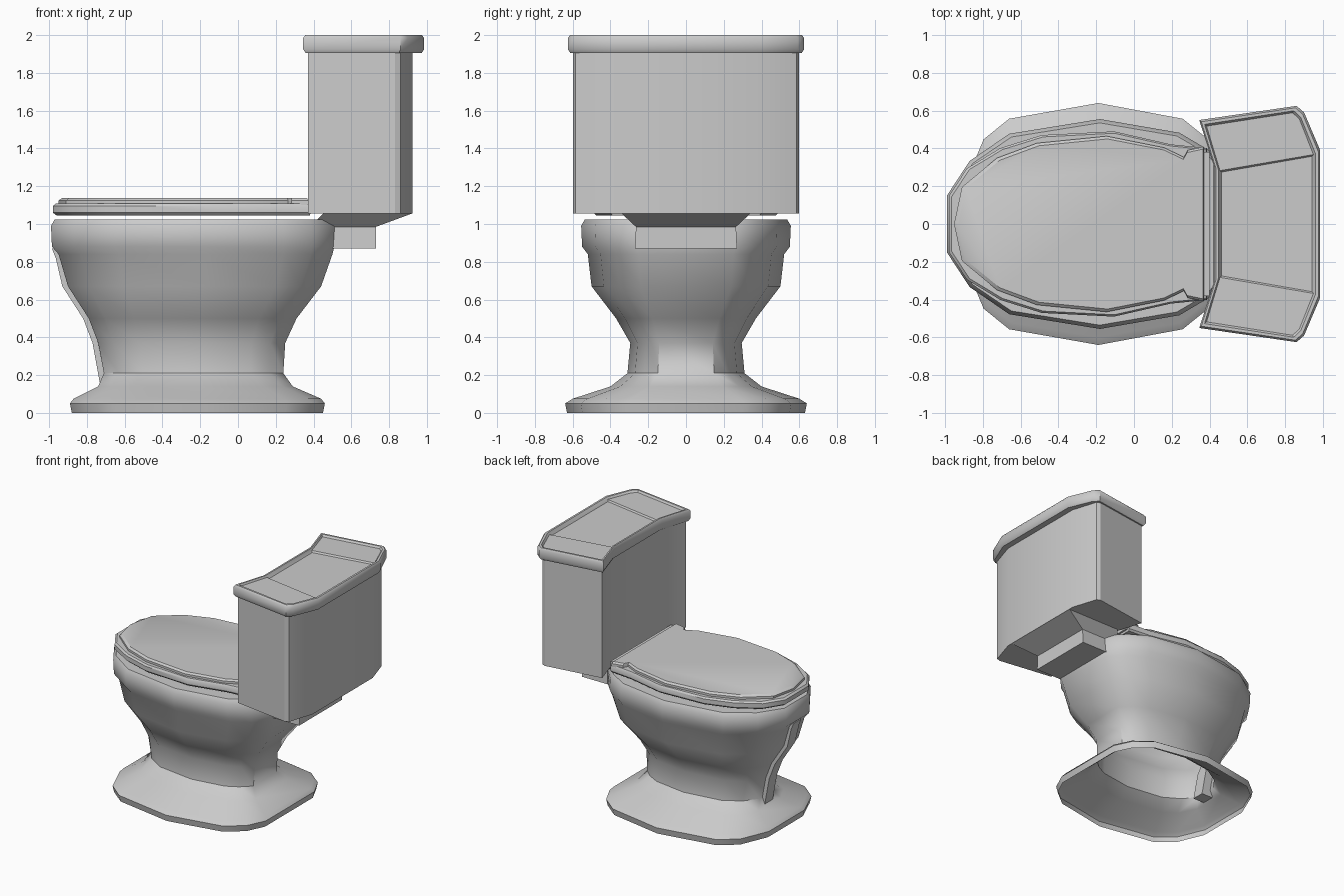
import bpy, bmesh, math

if "Cube" in bpy.data.objects:
    bpy.data.objects.remove(bpy.data.objects["Cube"])


def finish(name, bm, angle=35):
    bmesh.ops.recalc_face_normals(bm, faces=bm.faces)
    mesh = bpy.data.meshes.new(name)
    bm.to_mesh(mesh)
    bm.free()
    ob = bpy.data.objects.new(name, mesh)
    bpy.context.collection.objects.link(ob)
    bpy.ops.object.select_all(action='DESELECT')
    ob.select_set(True)
    bpy.context.view_layer.objects.active = ob
    bpy.ops.object.shade_smooth_by_angle(angle=math.radians(angle))
    return ob


def loft(rings, cap_low=True, cap_high=True):
    """Skin a stack of closed rings; returns bmesh, vertex rings and top face."""
    bm = bmesh.new()
    vs = [[bm.verts.new(p) for p in r] for r in rings]
    n = len(vs[0])
    for a, b in zip(vs, vs[1:]):
        for i in range(n):
            j = (i + 1) % n
            bm.faces.new((a[i], a[j], b[j], b[i]))
    if cap_low:
        bm.faces.new(vs[0][::-1])
    top = bm.faces.new(vs[-1]) if cap_high else None
    return bm, vs, top


def mirrored(half):
    return half + [(x, -y) for x, y in reversed(half)]


def fit(outline, x0, x1, w, z):
    """Scale a unit outline (x 0..1, y -1..1) to a span, half width and height."""
    return [(x0 + u * (x1 - x0), v * w, z) for u, v in outline]


def box_ring(x0, x1, w, z):
    return [(x0, w, z), (x1, w, z), (x1, -w, z), (x0, -w, z)]


# Bowl and foot: one hollow shell, open underneath
OVAL = mirrored([(0, .27), (.08, .6), (.22, .86), (.54, 1), (.82, .87), (.92, .71), (1, .48)])
FOOT = mirrored([(0, .35), (.07, .7), (.17, .87), (.52, 1), (.85, .87), (.95, .70), (1, .48)])
bowl_rings = [fit(FOOT, *r) for r in (
    (-.88, .45, .63, 0), (-.89, .46, .64, .05), (-.87, .44, .60, .075), (-.74, .29, .40, .14))]
bowl_rings += [fit(OVAL, *r) for r in (
    (-.71, .24, .31, .21), (-.74, .25, .295, .37), (-.79, .31, .37, .5), (-.90, .44, .50, .67),
    (-.95, .50, .52, .84), (-.985, .51, .55, .88), (-.99, .51, .555, .99), (-.97, .49, .535, 1.025),
    (-.80, .30, .36, 1.025), (-.77, .27, .33, .95), (-.60, .10, .18, .65))]
bm, _, _ = loft(bowl_rings, cap_low=False)
finish("bowl", bm, 45)

# Narrow rib down the front of the bowl
rib = [(-.985, .87), (-.965, .82), (-.93, .67), (-.82, .5), (-.77, .37), (-.73, .15)]
bm, _, _ = loft([[(x, .05, z), (x + .1, .05, z), (x + .1, -.05, z), (x, -.05, z)] for x, z in rib])
finish("front_rib", bm)

# Neck that carries the tank
bm, _, _ = loft([box_ring(.38, .73, .27, .87), box_ring(.38, .73, .265, .985), box_ring(.45, .92, .34, 1.055)])
finish("tank_neck", bm)

# Seat ring slab and lid
SEAT = mirrored([(0, .3), (.07, .6), (.2, .82), (.36, .96), (.64, 1), (.86, .86), (1, .82)])
LID = mirrored([(0, .02), (.03, .42), (.17, .75), (.33, .92), (.61, 1), (.84, .87),
                (.92, .76), (.935, .84), (1, .88)])
bm, _, _ = loft([fit(SEAT, *r) for r in (
    (-.96, .38, .475, 1.045), (-.98, .385, .49, 1.06), (-.98, .385, .49, 1.095), (-.965, .38, .48, 1.108))])
finish("seat", bm)
bm, _, _ = loft([fit(LID, *r) for r in (
    (-.95, .37, .465, 1.10), (-.95, .37, .465, 1.125), (-.93, .365, .45, 1.138))])
finish("seat_lid", bm)

# Hinge bar behind the seat
bm, _, _ = loft([box_ring(.35, .40, .38, 1.06), box_ring(.35, .40, .38, 1.125)])
finish("hinge_bar", bm)

# Tank body: hollowed front, chamfered back corners
body = mirrored([(.925, .38), (.86, .585), (.83, .597), (.37, .53), (.445, .29)])
bm, _, _ = loft([[(x, y, z) for x, y in body] for z in (1.055, 1.93)])
finish("tank", bm, 25)

# Tank lid with raised edge and a recessed middle panel
cover = mirrored([(.985, .39), (.90, .59), (.86, .625), (.345, .55), (.425, .30)])


def cover_ring(inset, z):
    k = 1 - inset / .6
    m = 1 - inset / .3
    return [(.68 + (x - .68) * m, y * k, z) for x, y in cover]


bm, vs, top = loft([cover_ring(.012, 1.905), cover_ring(0, 1.925), cover_ring(0, 1.985),
                    cover_ring(.01, 2.0), cover_ring(.025, 2.0), cover_ring(.035, 1.985)])
last = vs[-1]
for a, b in ((0, 4), (9, 5)):
    bmesh.ops.connect_verts(bm, verts=[last[a], last[b]])
middle = [f for f in bm.faces if all(v in f.verts for v in (last[0], last[4], last[5], last[9]))]
bmesh.ops.inset_individual(bm, faces=middle, thickness=.012, depth=-.012)
finish("tank_lid", bm, 40)
